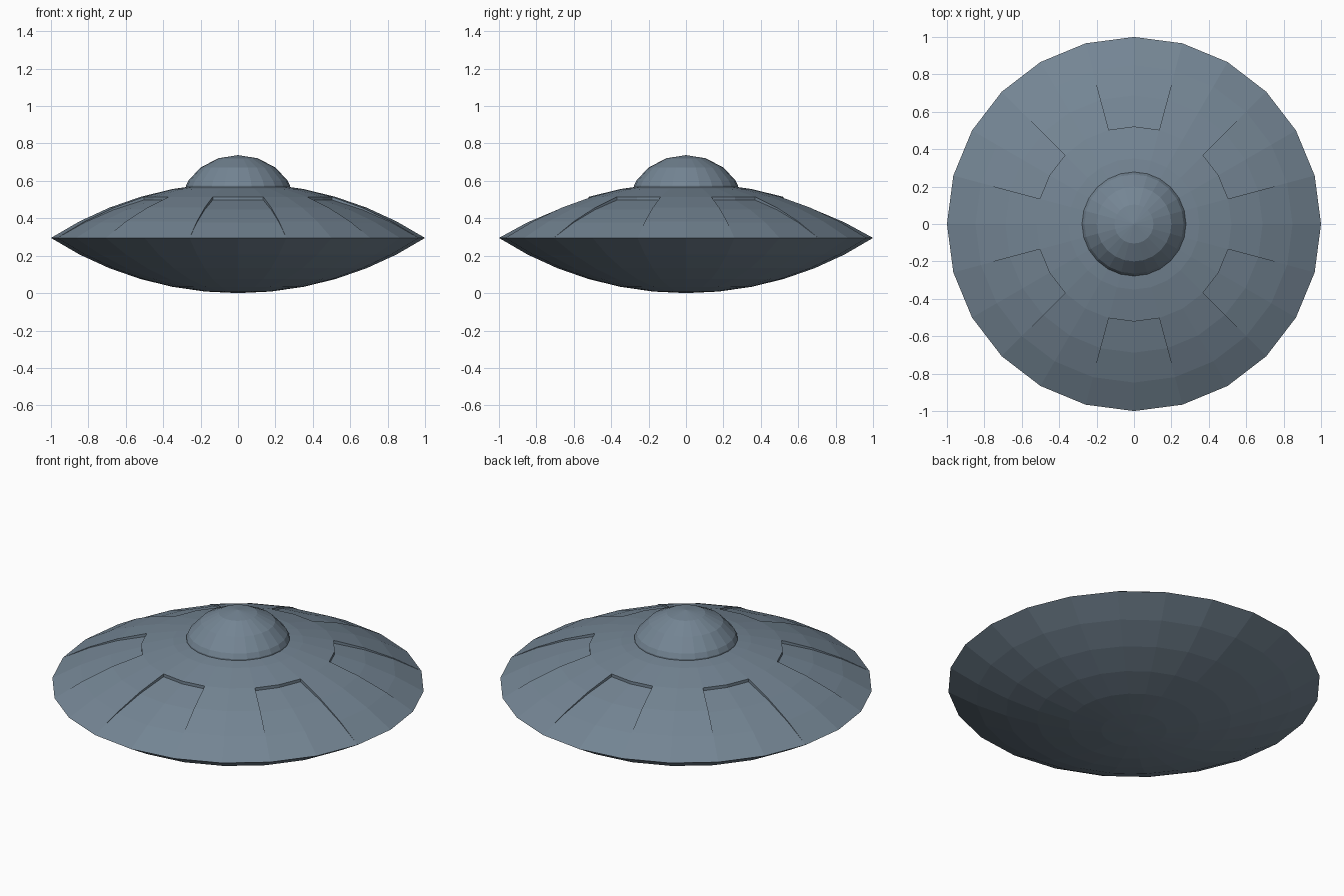
import bpy, bmesh, math

if "Cube" in bpy.data.objects:
    bpy.data.objects.remove(bpy.data.objects["Cube"])

SEG = 24            # sides around the disc
RINGS = 6           # rings per half of the hull
RIM_Z = 0.295       # height of the sharp rim
R = (1 + RIM_Z ** 2) / (2 * RIM_Z)      # sphere the shallow caps are cut from
HALF = math.asin(1 / R)
DEPTH = 0.017       # panel recess depth at the inner edge

mat = bpy.data.materials.new("slate grey metal")
mat.diffuse_color = (0.175, 0.235, 0.295, 1)
mat.use_nodes = True
mat.node_tree.nodes["Principled BSDF"].inputs["Base Color"].default_value = mat.diffuse_color


def finish(name, bm):
    bmesh.ops.remove_doubles(bm, verts=bm.verts, dist=1e-5)
    bmesh.ops.recalc_face_normals(bm, faces=bm.faces)
    me = bpy.data.meshes.new(name)
    bm.to_mesh(me)
    bm.free()
    me.materials.append(mat)
    ob = bpy.data.objects.new(name, me)
    bpy.context.collection.objects.link(ob)
    return ob


def pt(r, z, k):
    a = 2 * math.pi * k / SEG
    return (r * math.cos(a), r * math.sin(a), z)


def add(bm, *pts):
    unique = []
    for p in pts:
        if all(math.dist(p, q) > 1e-6 for q in unique):
            unique.append(p)
    if len(unique) > 2:
        bm.faces.new([bm.verts.new(p) for p in unique])


# cap profile: radius and sag below the pole
cap = [(R * math.sin(HALF * i / RINGS), R * (1 - math.cos(HALF * i / RINGS)))
       for i in range(RINGS + 1)]
r0 = cap[3][0]


def top(i, k, sunk=False):
    r, sag = cap[i]
    drop = DEPTH * (1 - r) / (1 - r0) if sunk else 0
    return pt(r, 2 * RIM_Z - sag - drop, k)


def low(i, k):
    return pt(cap[i][0], cap[i][1], k)


# saucer hull with six recessed wedge panels on the upper half
bm = bmesh.new()
for k in range(SEG):
    for i in range(RINGS):
        add(bm, low(i, k), low(i + 1, k), low(i + 1, k + 1), low(i, k + 1))
        sunk = i >= 3 and k % 4 in (1, 2)
        add(bm, top(i, k, sunk), top(i + 1, k, sunk),
            top(i + 1, k + 1, sunk), top(i, k + 1, sunk))
        if sunk:
            # side wall of the recess
            e = k if k % 4 == 1 else k + 1
            add(bm, top(i, e), top(i + 1, e), top(i + 1, e, True), top(i, e, True))
            # inner wall of the recess
            if i == 3:
                add(bm, top(3, k), top(3, k + 1), top(3, k + 1, True), top(3, k, True))
finish("saucer_hull", bm)

# cockpit dome
bm = bmesh.new()
dome = [(0.278, 0.555), (0.278, 0.575), (0.265, 0.602), (0.2, 0.672), (0.104, 0.721), (0, 0.738)]
for k in range(SEG):
    for (ra, za), (rb, zb) in zip(dome, dome[1:]):
        add(bm, pt(ra, za, k), pt(ra, za, k + 1), pt(rb, zb, k + 1), pt(rb, zb, k))
finish("cockpit_dome", bm)
